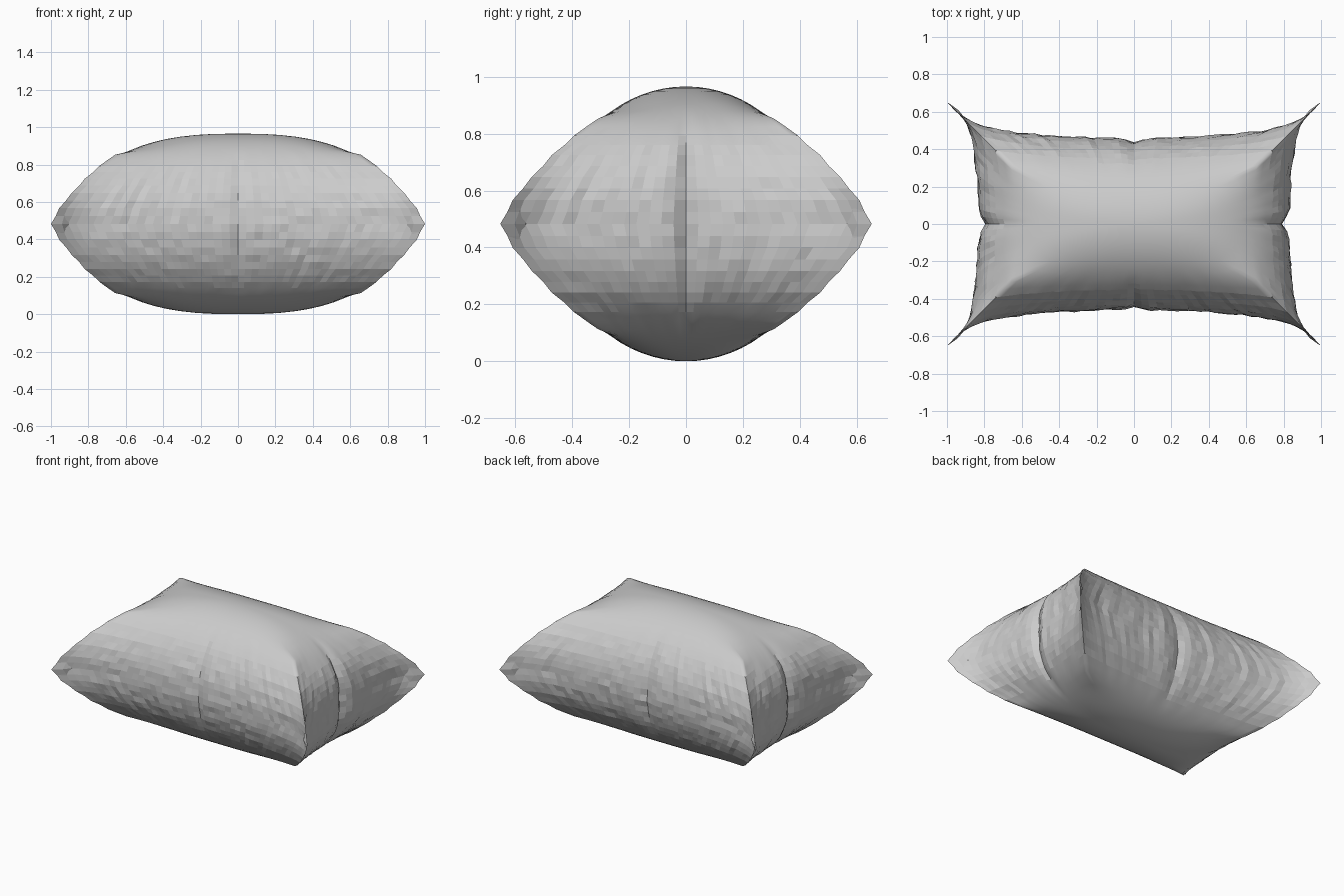
import bpy, bmesh, math, random

if "Cube" in bpy.data.objects:
    bpy.data.objects.remove(bpy.data.objects["Cube"])

random.seed(4)
H = 0.483              # half height
NX, NY, NZ = 44, 30, 36  # segments on long side, short side, rings

# corner ridge: (height ratio, x); y is always 0.347 less
RIDGE = [(0, 1.0), (0.15, 0.965), (0.284, 0.915), (0.51, 0.815), (0.7, 0.708), (0.8, 0.63)]


def ridge_x(r):
    for (r0, x0), (r1, x1) in zip(RIDGE, RIDGE[1:]):
        if r <= r1:
            return x0 + (x1 - x0) * (r - r0) / (r1 - r0)


# vertical fold depth for each column of the four sides
folds = [[random.uniform(-0.004, 0.004) for _ in range(n)] for n in (NX, NY, NX, NY)]


def ring_points(i):
    phi = -math.pi / 2 + math.pi * i / NZ
    r, z = abs(math.sin(phi)), H * (1 + math.sin(phi))
    a = 0.83 * (1 - r ** 2.5) ** 0.4      # reach at the middle of the ends
    b = 0.458 * math.cos(phi)             # reach at the middle of front and back
    walls = r < 0.8
    if walls:
        cx = ridge_x(r) - (0.005 if i % 2 else 0)   # puckered corner seam
        cy = cx - 0.347
        pinch = 0.6 * (1 - r / 0.8)
    else:
        q = 2.6 / (0.08 + 0.92 * ((r - 0.8) / 0.2) ** 0.6)
    pts = []
    for side, n in enumerate((NX, NY, NX, NY)):
        for j in range(n):
            t = -1 + 2 * j / n
            if walls:
                along, reach, out = (cx, b, cy) if side % 2 == 0 else (cy, a, cx)
                u, d = along * t, reach + (out - reach) * ((1 - pinch) * t * t + pinch * t ** 10)
                # wrinkles on the side walls, plus a crease in the middle
                w = max(0, 1 - (r / 0.85) ** 2) * (1 - t ** 6)
                d += w * (folds[side][j] + random.uniform(-0.005, 0.005))
                if abs(j - n // 2) < 2:
                    depth = 0.02 if side % 2 == 0 else 0.04
                    d -= w * depth * (1 if j == n // 2 else 0.3)
            else:
                # rounded rectangle turning oval toward the crown
                s = (abs(t) ** q + 1) ** (-1 / q)
                u, d = (a * t * s, b * s) if side % 2 == 0 else (b * t * s, a * s)
            pts.append([(u, -d, z), (d, u, z), (-u, d, z), (-d, -u, z)][side])
    return pts


# inflated cushion skin
bm = bmesh.new()
rings = [[bm.verts.new(p) for p in ring_points(i)] for i in range(1, NZ)]
m = len(rings[0])
for lo, hi in zip(rings, rings[1:]):
    for j in range(m):
        k = (j + 1) % m
        bm.faces.new((lo[j], lo[k], hi[k], hi[j]))
bottom, top = bm.verts.new((0, 0, 0)), bm.verts.new((0, 0, 2 * H))
for j in range(m):
    k = (j + 1) % m
    bm.faces.new((bottom, rings[0][k], rings[0][j]))
    bm.faces.new((top, rings[-1][j], rings[-1][k]))
bm.normal_update()
# smooth top and bottom, faceted walls
for f in bm.faces:
    f.smooth = abs(f.normal.z) > 0.65
mesh = bpy.data.meshes.new("cushion")
bm.to_mesh(mesh)
bm.free()
bpy.context.collection.objects.link(bpy.data.objects.new("cushion", mesh))
